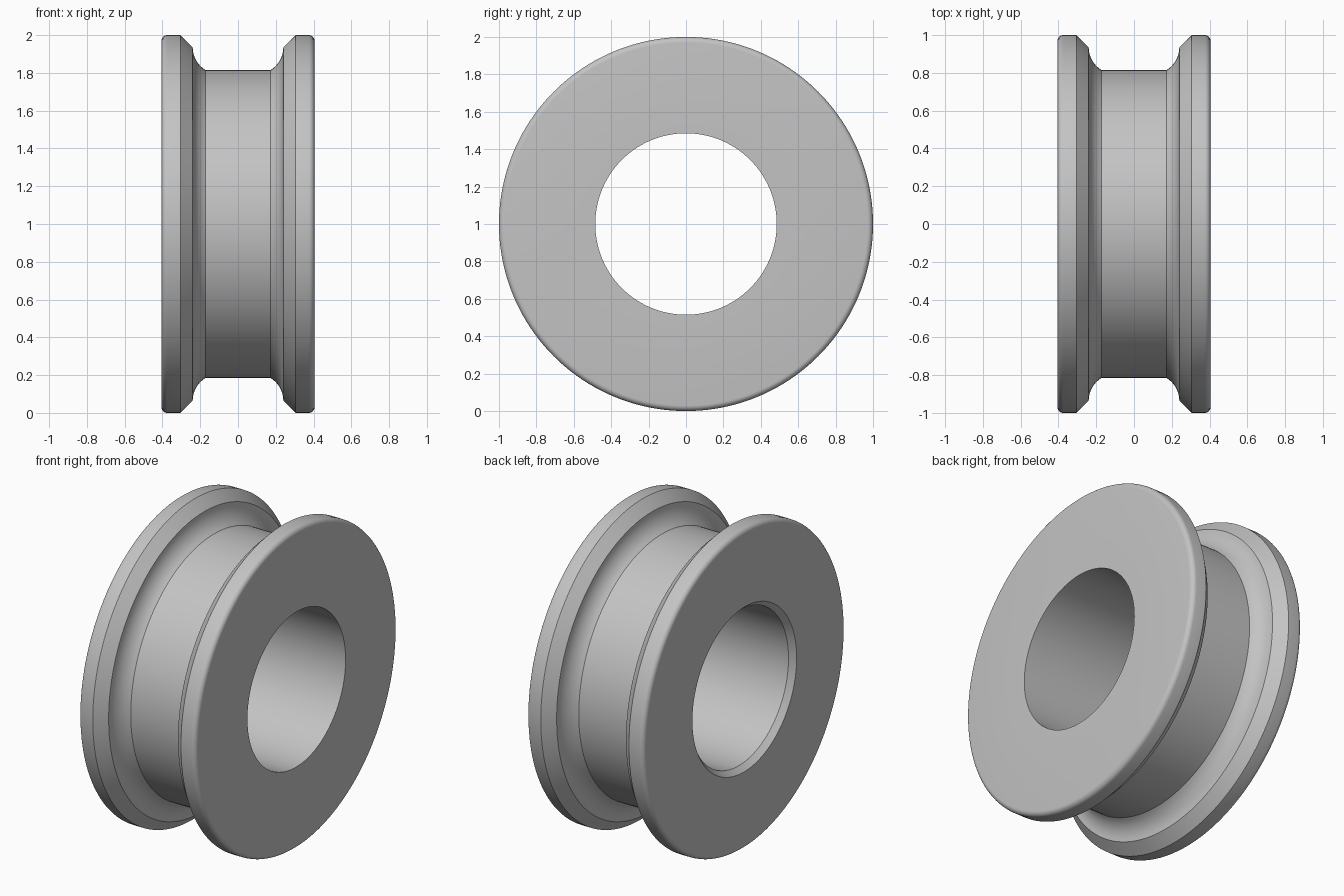
import bpy
import bmesh
from math import sin, cos, pi, radians
from mathutils import Vector

cube = bpy.data.objects.get("Cube")
if cube:
    bpy.data.objects.remove(cube, do_unlink=True)

SEGMENTS = 160
HALF_WIDTH = 0.405
BORE = 0.485
BEVEL = 0.03       # rounded outer corner of each flange
LEAD_IN = 0.035    # chamfer at the right-hand mouth of the bore


def arc(cx, r, radius, start, end, steps):
    """Points (x, radial distance) along an arc, angles in radians."""
    return [(cx + radius * cos(start + (end - start) * i / steps),
             r + radius * sin(start + (end - start) * i / steps))
            for i in range(steps + 1)]


# Half profile from the flange's outer corner inwards to the groove floor
half = arc(HALF_WIDTH - BEVEL, 1 - BEVEL, BEVEL, 0, pi / 2, 6)
half += [(0.305, 1.0)]
half += arc(0.098, 0.936, 0.142, 0, -radians(58.7), 8)

# Mirror it, then close the loop through the bore
profile = half + [(-x, r) for x, r in reversed(half)]
profile += [(-HALF_WIDTH, BORE + 0.03), (-HALF_WIDTH + LEAD_IN, BORE), (HALF_WIDTH, BORE)]

# Revolve the profile about the x axis
bm = bmesh.new()
verts = [bm.verts.new((x, 0, r)) for x, r in profile]
edges = [bm.edges.new((v, verts[(i + 1) % len(verts)])) for i, v in enumerate(verts)]
bmesh.ops.spin(bm, geom=verts + edges, cent=Vector(), axis=Vector((1, 0, 0)),
               angle=2 * pi, steps=SEGMENTS, use_merge=True)
bmesh.ops.remove_doubles(bm, verts=bm.verts, dist=0.0001)
bmesh.ops.recalc_face_normals(bm, faces=bm.faces)
mesh = bpy.data.meshes.new("grooved_roller")
bm.to_mesh(mesh)
bm.free()

roller = bpy.data.objects.new("grooved_roller", mesh)
roller.location.z = 1
bpy.context.collection.objects.link(roller)

# Plain grey finish
grey = bpy.data.materials.new("plain_grey")
grey.use_nodes = True
colour = (0.55, 0.55, 0.55, 1)
grey.diffuse_color = colour
grey.node_tree.nodes["Principled BSDF"].inputs["Base Color"].default_value = colour
mesh.materials.append(grey)

# Smooth the round surfaces, keep the chamfer edges crisp
bpy.ops.object.select_all(action="DESELECT")
roller.select_set(True)
bpy.context.view_layer.objects.active = roller
bpy.ops.object.shade_smooth_by_angle(angle=radians(25))
